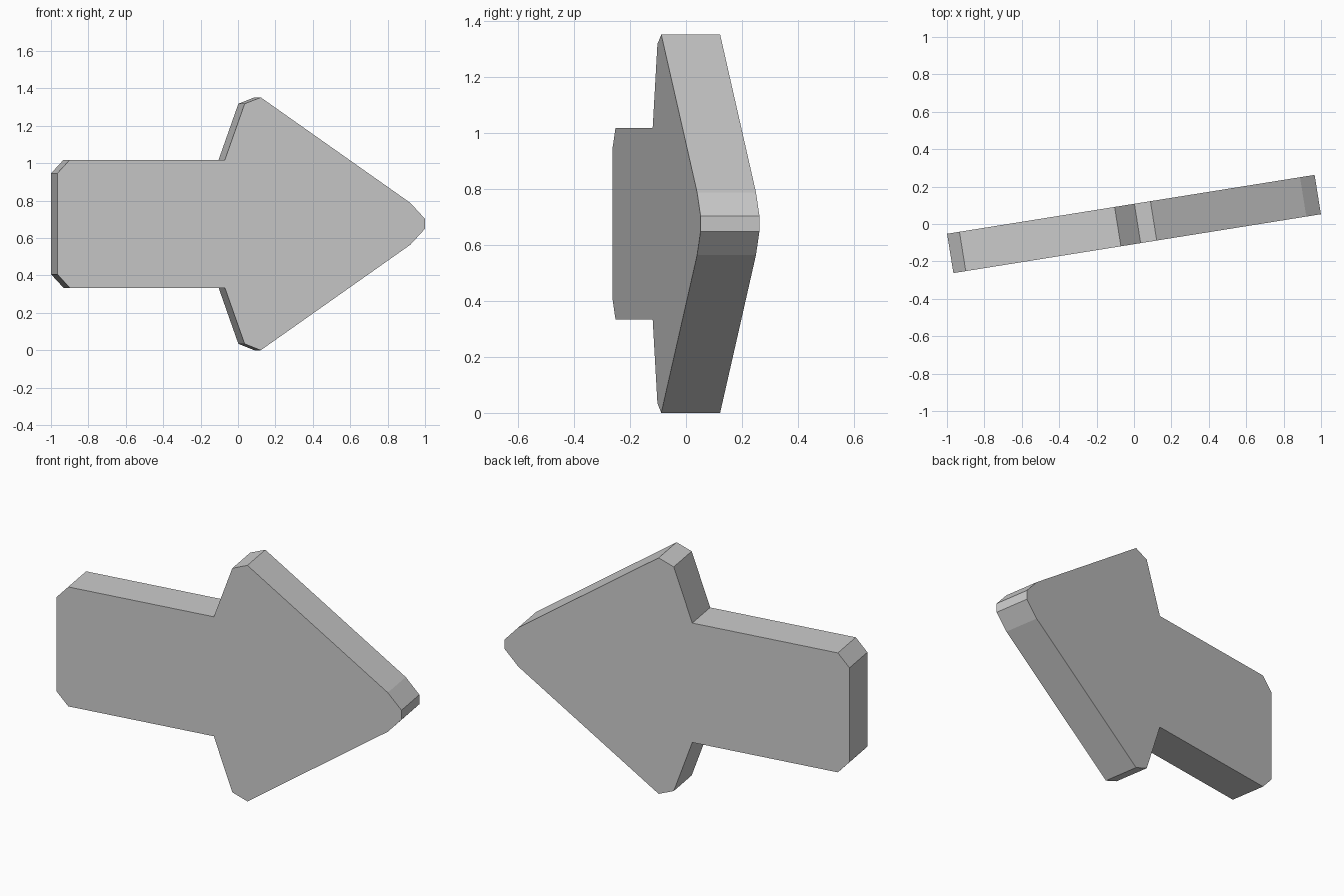
import bpy
import bmesh
import math
from mathutils import Matrix

cube = bpy.data.objects.get("Cube")
if cube:
    bpy.data.objects.remove(cube, do_unlink=True)

THICKNESS = 0.213
MID_HEIGHT = 0.676
YAW = math.radians(9.1)

# Upper half of the arrow outline, tail to tip: (length, half height)
upper = [(-0.995, 0.27), (-0.928, 0.342), (-0.088, 0.342), (0.019, 0.642),
         (0.106, 0.676), (0.916, 0.112), (0.995, 0.027)]
outline = upper + [(u, -h) for u, h in reversed(upper)]

# Plain grey material
grey = bpy.data.materials.new("light_grey")
grey.use_nodes = True
colour = (0.6, 0.6, 0.6, 1)
grey.diffuse_color = colour
grey.node_tree.nodes["Principled BSDF"].inputs["Base Color"].default_value = colour

# Thick arrow plate, extruded front to back and turned slightly
bm = bmesh.new()
front = bm.faces.new([bm.verts.new((u, -THICKNESS / 2, h)) for u, h in outline])
back = bmesh.ops.extrude_face_region(bm, geom=[front], use_keep_orig=True)
moved = [v for v in back["geom"] if isinstance(v, bmesh.types.BMVert)]
bmesh.ops.translate(bm, verts=moved, vec=(0, THICKNESS, 0))
bmesh.ops.recalc_face_normals(bm, faces=bm.faces)
bm.transform(Matrix.Translation((0, 0, MID_HEIGHT)) @ Matrix.Rotation(YAW, 4, "Z"))

mesh = bpy.data.meshes.new("arrow_plate")
bm.to_mesh(mesh)
bm.free()
mesh.materials.append(grey)
arrow = bpy.data.objects.new("arrow_plate", mesh)
bpy.context.collection.objects.link(arrow)
